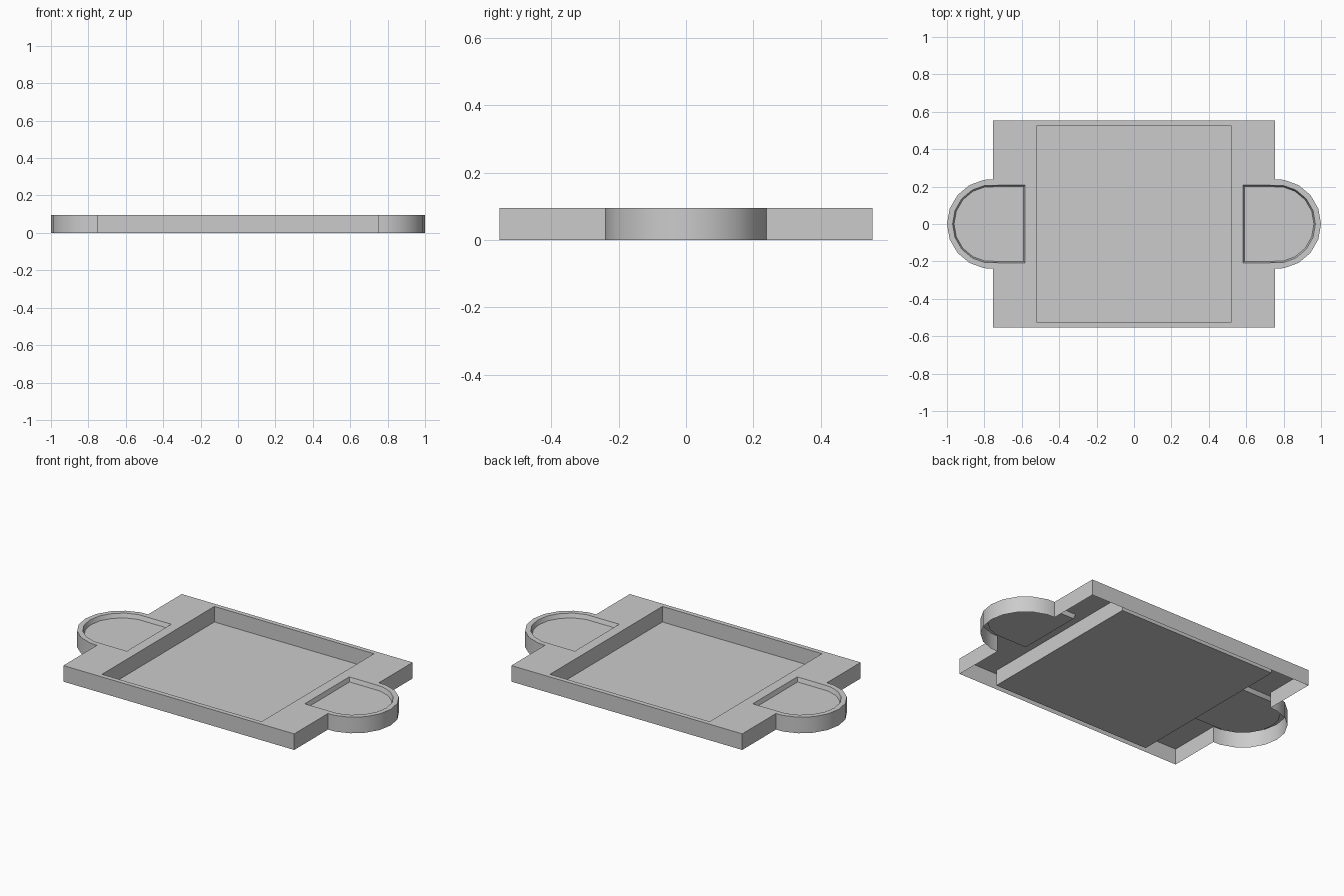
import bpy, bmesh
from math import cos, sin, radians

if "Cube" in bpy.data.objects:
    bpy.data.objects.remove(bpy.data.objects["Cube"])

TOP = 0.095        # height of the rim surface
FLOOR = 0.003      # main pocket floor
DIP = 0.07         # handle recess floor


def arc(cx, r):
    """Right-hand half round, counter-clockwise, 20 degree steps."""
    return [(cx + r * cos(radians(a)), r * sin(radians(a))) for a in range(-80, 81, 20)]


def turn(pts):
    """Rotate a profile half a turn to the other end of the tray."""
    return [(-x, -y) for x, y in pts]


def ring(bm, pts, z):
    return [bm.verts.new((x, y, z)) for x, y in pts]


def wall(bm, upper, lower, outward=True):
    n = len(upper)
    for i in range(n):
        j = (i + 1) % n
        quad = [lower[i], lower[j], upper[j], upper[i]]
        bm.faces.new(quad if outward else quad[::-1])


def finish(bm, name):
    me = bpy.data.meshes.new(name)
    bm.to_mesh(me)
    bm.free()
    ob = bpy.data.objects.new(name, me)
    bpy.context.collection.objects.link(ob)
    bpy.ops.object.select_all(action='DESELECT')
    ob.select_set(True)
    bpy.context.view_layer.objects.active = ob
    bpy.ops.object.shade_smooth_by_angle(angle=radians(30))
    return ob


def pocket(name, rim, base, z):
    """Sunken pan: walls facing inwards and a flat floor."""
    bm = bmesh.new()
    low = ring(bm, base, z)
    wall(bm, ring(bm, rim, TOP), low, outward=False)
    bm.faces.new(low)
    finish(bm, name)


def recess(x0, y, cx, r):
    return [(x0, -y)] + arc(cx, r) + [(x0, y)]


# Profiles: outer outline, main opening, handle recess lip and floor
half = [(0.755, -0.553), (0.755, -0.238)] + arc(0.76, 0.24) + [(0.755, 0.238), (0.755, 0.553)]
outline = half + turn(half)
opening = [(-0.522, -0.525), (0.522, -0.525), (0.522, 0.525), (-0.522, 0.525)]
lip = recess(0.582, 0.208, 0.76, 0.21)
dish = recess(0.59, 0.2, 0.76, 0.202)

# Rim surface with three openings, and outer skirt open underneath
bm = bmesh.new()
edges = []
outer = None
for pts in (outline, opening, lip, turn(lip)):
    vs = ring(bm, pts, TOP)
    outer = outer or vs
    edges += [bm.edges.new((vs[i - 1], vs[i])) for i in range(len(vs))]
bmesh.ops.triangle_fill(bm, edges=edges, use_beauty=True, use_dissolve=False, normal=(0, 0, 1))
bm.normal_update()
for f in bm.faces:
    if f.normal.z < 0:
        f.normal_flip()
wall(bm, outer, ring(bm, outline, 0))
finish(bm, "tray_rim_and_skirt")

# Sunken pans
pocket("main_pocket", opening, opening, FLOOR)
pocket("handle_recess_right", lip, dish, DIP)
pocket("handle_recess_left", turn(lip), turn(dish), DIP)
